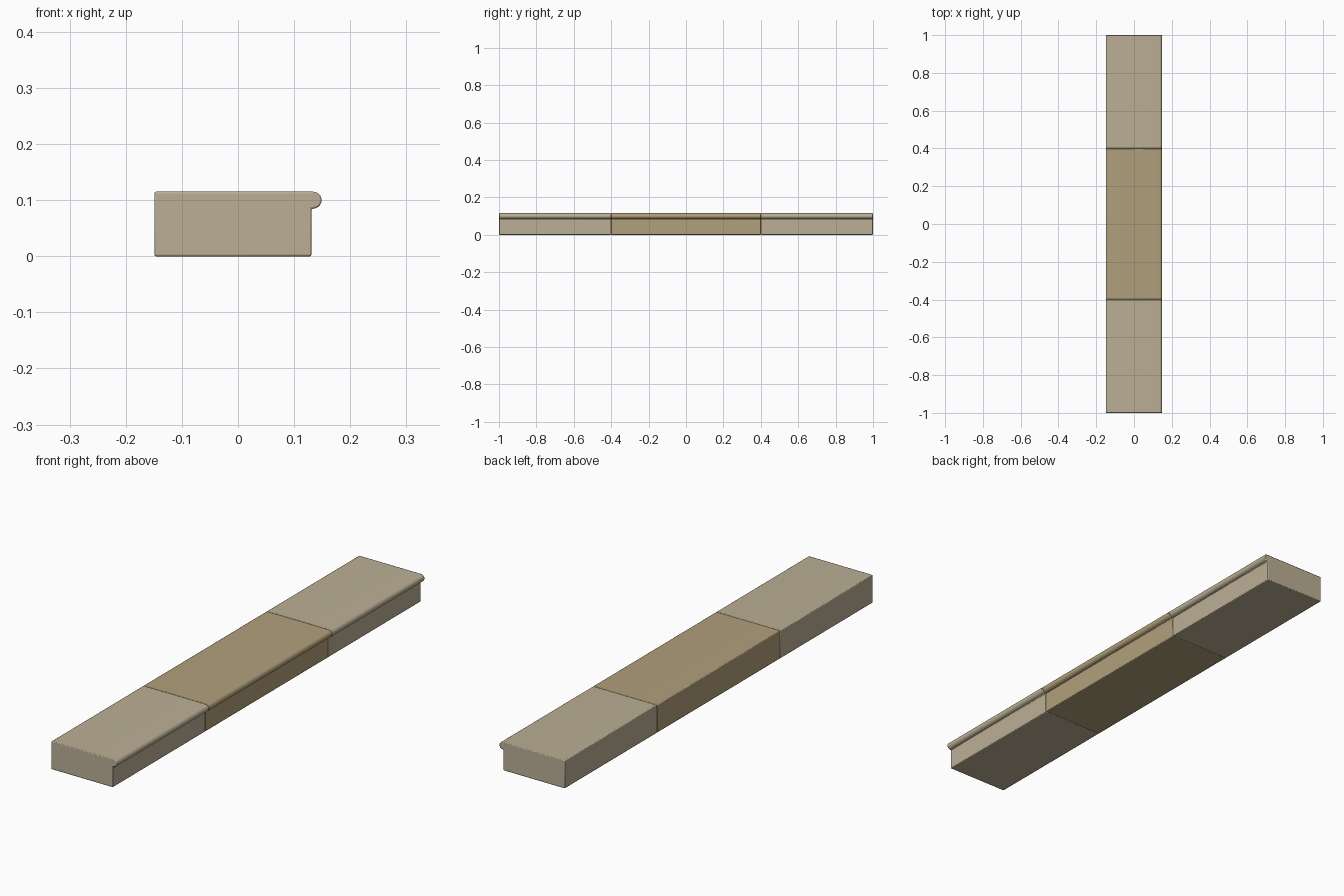
import bpy, bmesh, math

if "Cube" in bpy.data.objects:
    bpy.data.objects.remove(bpy.data.objects["Cube"])


def material(name, rgb):
    m = bpy.data.materials.new(name)
    m.diffuse_color = (*rgb, 1)
    m.use_nodes = True
    m.node_tree.nodes["Principled BSDF"].inputs["Base Color"].default_value = m.diffuse_color
    return m


# Cross-section in x/z: block with a rounded nosing along the +x top edge
X0, X1, TOP, R = -0.149, 0.131, 0.115, 0.015
profile = [(X0, 0), (X1, 0), (X1, TOP - 2 * R)]
for i in range(13):
    a = -math.pi / 2 + math.pi * i / 12
    profile.append((0.134 + R * math.cos(a), TOP - R + R * math.sin(a)))
profile.append((X0, TOP))


def step_section(name, y0, y1, mat):
    bm = bmesh.new()
    face = bm.faces.new([bm.verts.new((x, y0, z)) for x, z in profile])
    ext = bmesh.ops.extrude_face_region(bm, geom=[face])
    for v in ext["geom"]:
        if isinstance(v, bmesh.types.BMVert):
            v.co.y = y1
    bmesh.ops.recalc_face_normals(bm, faces=bm.faces)
    mesh = bpy.data.meshes.new(name)
    bm.to_mesh(mesh)
    bm.free()
    mesh.materials.append(mat)
    ob = bpy.data.objects.new(name, mesh)
    bpy.context.collection.objects.link(ob)
    # Slightly eased edges
    bev = ob.modifiers.new("eased_edges", "BEVEL")
    bev.width = 0.003
    bev.segments = 2
    bev.limit_method = 'ANGLE'
    bev.angle_limit = math.radians(40)
    bev.use_clamp_overlap = False
    bpy.ops.object.select_all(action='DESELECT')
    ob.select_set(True)
    bpy.context.view_layer.objects.active = ob
    bpy.ops.object.shade_smooth_by_angle(angle=math.radians(30))


light = material("light_stone", (0.50, 0.43, 0.30))
warm = material("warm_stone", (0.44, 0.35, 0.20))

# Three sections end to end
step_section("front_section", -1.0, -0.4, light)
step_section("middle_section", -0.4, 0.4, warm)
step_section("back_section", 0.4, 1.0, light)
